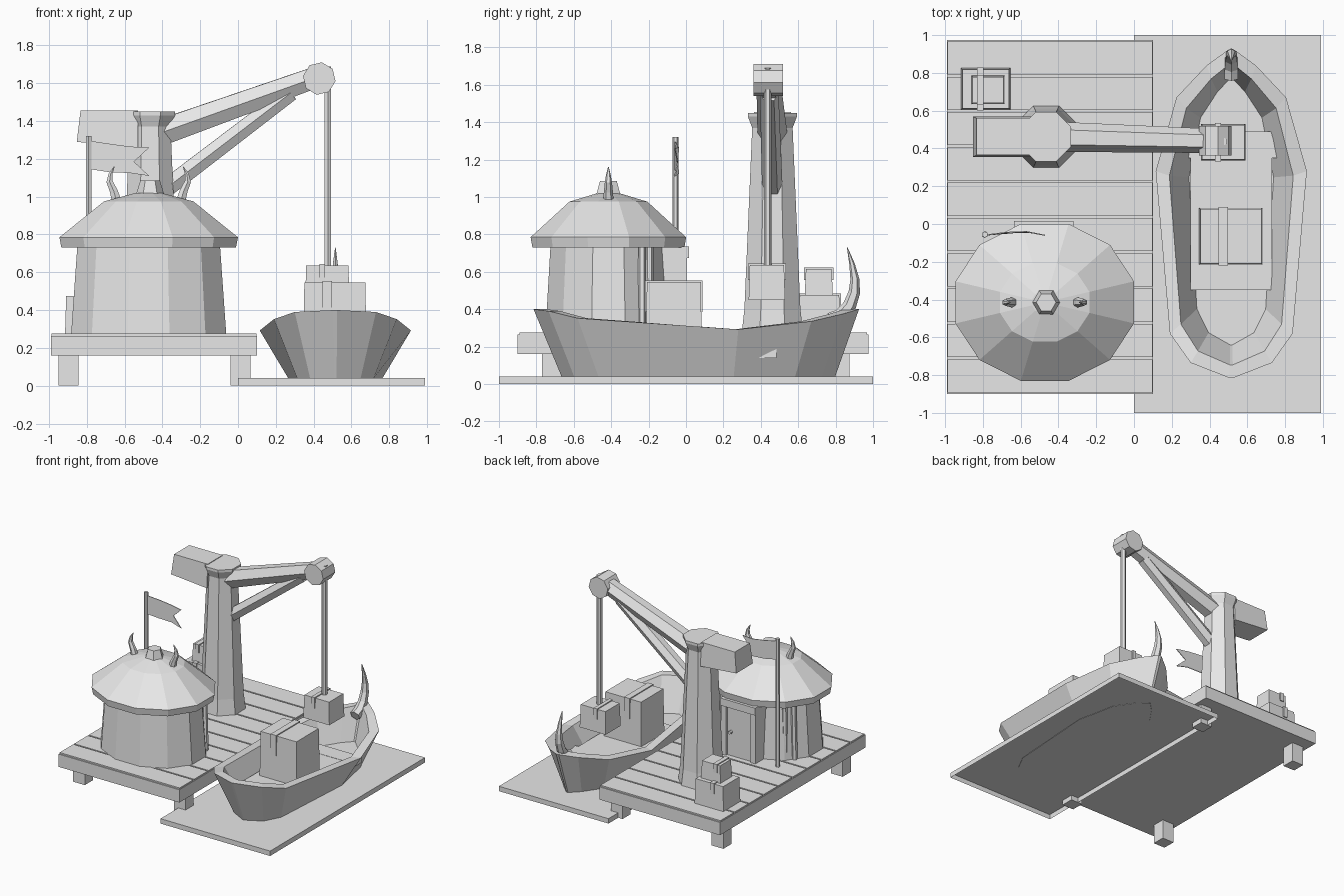
import bpy, bmesh, math
from mathutils import Vector

if "Cube" in bpy.data.objects:
    bpy.data.objects.remove(bpy.data.objects["Cube"])

grey = bpy.data.materials.new("plain_grey")
grey.use_nodes = True
grey.diffuse_color = (0.8, 0.8, 0.8, 1)
grey.node_tree.nodes["Principled BSDF"].inputs["Base Color"].default_value = (0.8, 0.8, 0.8, 1)


def loft(name, rings, cap_start=True):
    """Skin a list of equal-length point loops and cap the ends."""
    bm = bmesh.new()
    loops = [[bm.verts.new(p) for p in ring] for ring in rings]
    n = len(loops[0])
    for a, b in zip(loops, loops[1:]):
        for i in range(n):
            j = (i + 1) % n
            bm.faces.new((a[i], a[j], b[j], b[i]))
    if cap_start:
        bm.faces.new(loops[0][::-1])
    bm.faces.new(loops[-1])
    bmesh.ops.recalc_face_normals(bm, faces=bm.faces)
    mesh = bpy.data.meshes.new(name)
    bm.to_mesh(mesh)
    bm.free()
    obj = bpy.data.objects.new(name, mesh)
    bpy.context.collection.objects.link(obj)
    mesh.materials.append(grey)
    return obj


def box(name, x, y, z, taper=0.0, closed=True):
    def ring(h, t):
        return [(x[0] + t, y[0] + t, h), (x[1] - t, y[0] + t, h),
                (x[1] - t, y[1] - t, h), (x[0] + t, y[1] - t, h)]
    return loft(name, [ring(z[0], 0), ring(z[1], taper)], closed)


def turned(name, centre, sides, profile, squash=1.0, half_step=True):
    """Polygonal body of revolution; profile is (radius, height)."""
    turn = 0.5 if half_step else 0
    angles = [2 * math.pi * (i + turn) / sides for i in range(sides)]
    return loft(name, [[(centre[0] + r * math.cos(a), centre[1] + r * squash * math.sin(a), z)
                        for a in angles] for r, z in profile])


def tube(name, path, radii, sides=6):
    """Tapering tube through a path of points, without twist."""
    pts = [Vector(p) for p in path]
    rings = []
    for i, p in enumerate(pts):
        d = pts[min(i + 1, len(pts) - 1)] - pts[max(i - 1, 0)]
        q = Vector((0, 0, 1)).rotation_difference(d)
        rings.append([p + q @ Vector((radii[i] * math.sin(a), radii[i] * math.cos(a), 0))
                      for a in (2 * math.pi * k / sides for k in range(sides))])
    return loft(name, rings)


def crate(name, x, y, z, strap, flap):
    box(name, x, y, z, 0.006)
    box(name + "_strap", strap, (y[0] - 0.004, y[1] + 0.004), (z[1] - flap, z[1] + 0.008))


# Water slab, open underneath, and dock
box("water_slab", (0, 0.99), (-1, 1), (0, 0.04), closed=False)
box("dock_base", (-0.99, 0.10), (-0.90, 0.975), (0.16, 0.264))
pitch = 1.87 / 10
for i in range(10):
    start = -0.8975 + i * pitch
    box(f"dock_plank_{i}", (-0.987, 0.097), (start + 0.006, start + pitch - 0.006), (0.255, 0.275))
for i, x in enumerate((-0.95, -0.04)):
    for j, y in enumerate((-0.77, 0.77)):
        box(f"dock_leg_{i}_{j}", (x, x + 0.105), (y, y + 0.105), (0, 0.17))

# Round hut
hut = (-0.4725, -0.415)
turned("hut_wall", hut, 12, [(0.425, 0.27), (0.39, 0.75)], 0.82)
turned("hut_roof", hut, 12,
       [(0.478, 0.73), (0.489, 0.785), (0.245, 0.975), (0.07, 1.02)], 0.88)
turned("roof_finial", (-0.465, -0.415), 6, [(0.078, 1.0), (0.052, 1.085)], half_step=False)
for name, s in (("left", 1), ("right", -1)):
    cx = hut[0]
    horn = [(0.165, 0.96), (0.185, 1.03), (0.207, 1.08), (0.202, 1.12), (0.182, 1.16)]
    tube(f"roof_horn_{name}", [(cx + s * u, hut[1], z) for u, z in horn],
         [0.03, 0.024, 0.019, 0.012, 0.002])
    for k in range(2):
        px = cx + s * (0.345 - 0.055 * k)
        py = -0.235 + 0.04 * k
        tube(f"hut_post_{name}_{k}", [(px, py, 0.27), (px - s * 0.01, py, 0.74)], [0.022, 0.02])

# Doorway at the back
for name, x in (("a", -0.63), ("b", -0.365)):
    box("door_jamb_" + name, (x, x + 0.045), (-0.25, 0.005), (0.27, 0.735))
box("door_lintel", (-0.635, -0.32), (-0.25, 0.015), (0.675, 0.735))
box("door_panel", (-0.59, -0.36), (-0.25, -0.012), (0.27, 0.68))
tube("door_knob", [(-0.40, -0.02, 0.47), (-0.40, 0.01, 0.47)], [0.014, 0.014])

# Flag
tube("flagpole", [(-0.79, -0.056, 0.27), (-0.79, -0.056, 1.32)], [0.018, 0.016])
outline = [(-0.78, -0.058, 1.295), (-0.68, -0.045, 1.28), (-0.57, -0.04, 1.265),
           (-0.47, -0.06, 1.26), (-0.55, -0.045, 1.185), (-0.47, -0.06, 1.11),
           (-0.57, -0.04, 1.125), (-0.68, -0.045, 1.13), (-0.78, -0.058, 1.145)]
loft("flag", [[(x, y + d, z) for x, y, z in outline] for d in (-0.003, 0.003)])

# Crane
turned("crane_tower", (-0.465, 0.462), 8,
       [(0.178, 0.27), (0.162, 0.40), (0.117, 1.37), (0.142, 1.43), (0.142, 1.45)])
loft("counterweight", [[(low_x, 0.355, low_z), (low_x, 0.57, low_z),
                        (top_x, 0.56, 1.455), (top_x, 0.365, 1.455)]
                       for low_x, low_z, top_x in ((-0.853, 1.29, -0.833), (-0.53, 1.262, -0.53))])
tube("crane_boom", [(-0.42, 0.462, 1.335), (0.42, 0.44, 1.635)], [0.08, 0.064])
tube("crane_strut", [(-0.40, 0.462, 1.03), (0.28, 0.445, 1.55)], [0.055, 0.05])
pulley = [(0.43 + 0.087 * math.cos(a), 1.625 + 0.087 * math.sin(a))
          for a in (math.pi * (k - 0.2) / 4 for k in range(8))]
loft("pulley", [[(x, y, z) for x, z in pulley] for y in (0.362, 0.518)])
tube("rope", [(0.475, 0.437, 0.62), (0.475, 0.437, 1.69)], [0.021, 0.021])

# Boat hull, as half-width stations (y, half width, rim height) mirrored over its centre line
cx = 0.515
stations = [(-0.815, 0.01, 0.40), (-0.735, 0.215, 0.39), (-0.58, 0.325, 0.352), (0.28, 0.40, 0.292),
            (0.67, 0.29, 0.335), (0.84, 0.13, 0.375), (0.925, 0.012, 0.40)]


def hull_ring(width, length, shift=0.0, height=None):
    right = [(cx + w * width, y * length + shift, height or z) for y, w, z in stations]
    left = [(2 * cx - x, y, z) for x, y, z in reversed(right)]
    return right + left


loft("boat_hull", [hull_ring(0.62, 0.84, 0.02, 0.038), hull_ring(1, 1),
                   hull_ring(0.82, 0.915), hull_ring(0.56, 0.81, 0.02, 0.13)])
box("boat_platform", (0.30, 0.73), (-0.35, 0.49), (0.12, 0.185))
box("boat_thwart", (0.25, 0.78), (0.35, 0.485), (0.14, 0.187))
prow = [(0.775, 0.34), (0.83, 0.365), (0.875, 0.42), (0.9, 0.49), (0.903, 0.56),
        (0.888, 0.64), (0.862, 0.73)]
tube("prow_horn", [(cx, y, z) for y, z in prow], [0.042, 0.04, 0.036, 0.031, 0.024, 0.015, 0.002])

# Cargo
crate("boat_crate", (0.345, 0.68), (-0.215, 0.085), (0.165, 0.545), (0.448, 0.497), 0.16)
crate("hanging_crate", (0.355, 0.59), (0.335, 0.53), (0.45, 0.635), (0.43, 0.46), 0.08)
crate("dock_crate_lower", (-0.915, -0.655), (0.605, 0.825), (0.27, 0.475), (-0.832, -0.797), 0.08)
crate("dock_crate_upper", (-0.86, -0.685), (0.635, 0.785), (0.475, 0.615), (-0.832, -0.797), 0.06)
